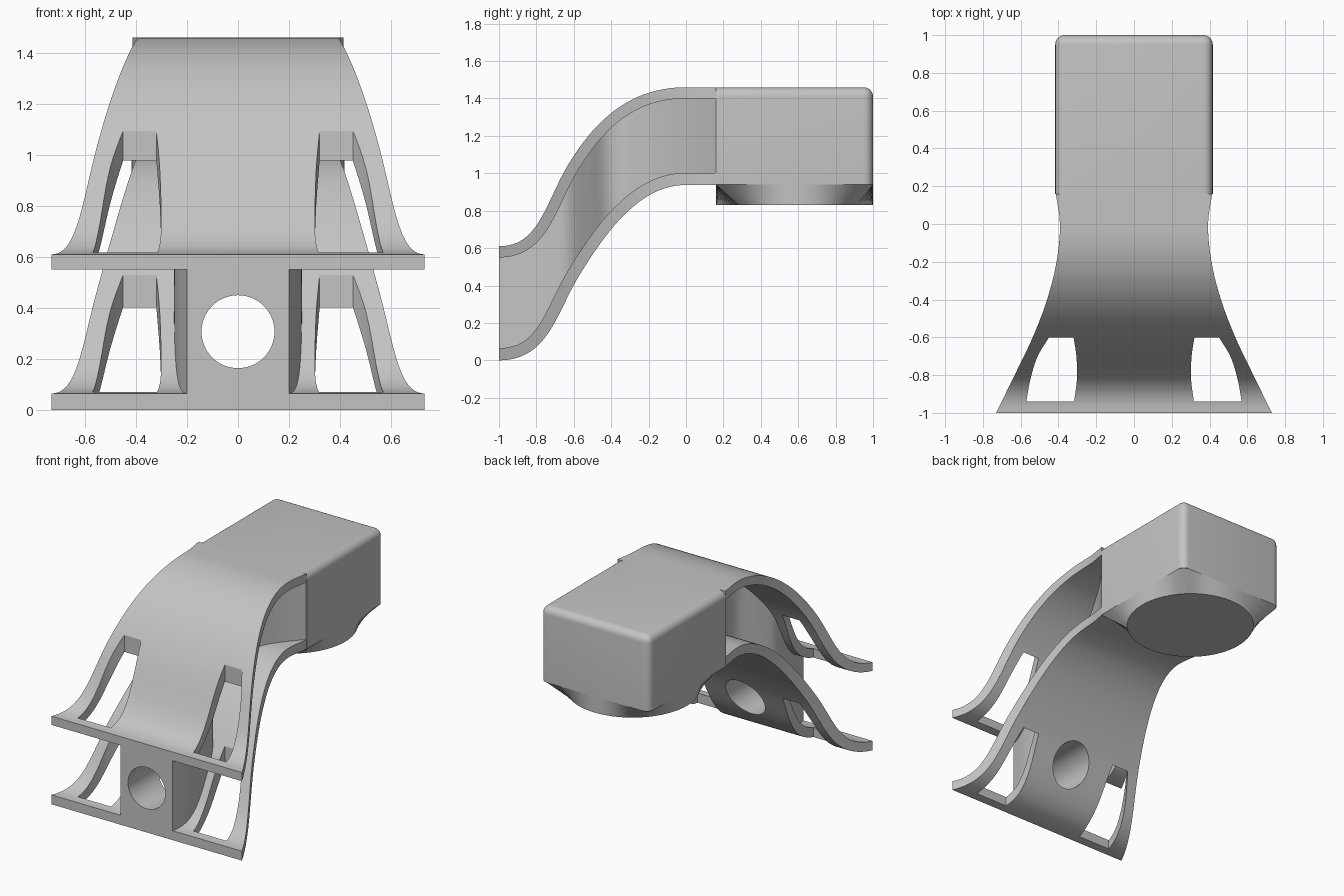
import bpy, bmesh, math
from mathutils import Vector
from mathutils.geometry import interpolate_bezier

if "Cube" in bpy.data.objects:
    bpy.data.objects.remove(bpy.data.objects["Cube"], do_unlink=True)

GREY = (0.55, 0.55, 0.55, 1)
grey = bpy.data.materials.new("matte_grey")
grey.use_nodes = True
grey.diffuse_color = GREY
grey.node_tree.nodes["Principled BSDF"].inputs["Base Color"].default_value = GREY


def finish(name, bm):
    bmesh.ops.recalc_face_normals(bm, faces=bm.faces)
    mesh = bpy.data.meshes.new(name)
    bm.to_mesh(mesh)
    bm.free()
    mesh.materials.append(grey)
    obj = bpy.data.objects.new(name, mesh)
    bpy.context.collection.objects.link(obj)
    return obj


def activate(obj):
    bpy.ops.object.select_all(action='DESELECT')
    obj.select_set(True)
    bpy.context.view_layer.objects.active = obj


def loft(name, rings, cap_start=True):
    """Skin a list of equal closed rings and cap the ends."""
    bm = bmesh.new()
    loops = [[bm.verts.new(p) for p in ring] for ring in rings]
    n = len(loops[0])
    for a, b in zip(loops, loops[1:]):
        for i in range(n):
            j = (i + 1) % n
            bm.faces.new((a[i], a[j], b[j], b[i]))
    if cap_start:
        bm.faces.new(loops[0])
    bm.faces.new(loops[-1])
    return finish(name, bm)


def combine(obj, tool, operation):
    """Join the tool to the object or cut it away, then discard the tool."""
    mod = obj.modifiers.new("combine", 'BOOLEAN')
    mod.operation = operation
    mod.solver = 'EXACT'
    mod.object = tool
    activate(obj)
    bpy.ops.object.modifier_apply(modifier=mod.name)
    bpy.data.objects.remove(tool, do_unlink=True)


def smooth(points, y):
    """Half width at y, on a smooth curve through (y, half width) points."""
    y = min(max(y, points[0][0]), points[-1][0])
    last = len(points) - 1

    def slope(i):
        a, b = points[max(i - 1, 0)], points[min(i + 1, last)]
        return (b[1] - a[1]) / (b[0] - a[0])

    i = max(k for k in range(last) if points[k][0] <= y)
    (y0, w0), (y1, w1) = points[i], points[i + 1]
    d = y1 - y0
    t = (y - y0) / d
    return (w0 * (1 + 2 * t) * (1 - t) ** 2 + w1 * t * t * (3 - 2 * t)
            + d * t * (1 - t) * (slope(i) * (1 - t) - slope(i + 1) * t))


def s_path(front, middle, back):
    """S-shaped centre line in the YZ plane."""
    lean = Vector((0, 0.52, 0.85))
    a, m, b = (Vector((0, y, z)) for y, z in ((-1, front), (-0.6, middle), (0, back)))
    rise = interpolate_bezier(a, a + Vector((0, 0.24, 0)), m - lean * 0.24, m, 24)
    settle = interpolate_bezier(m, m + lean * 0.3, b - Vector((0, 0.26, 0)), b, 28)
    return rise + settle[1:] + [Vector((0, y, back)) for y in (0.04, 0.08, 0.12, 0.16)]


PLATE_WIDTH = [(-1, 0.73), (-0.8, 0.632), (-0.6, 0.536), (-0.4, 0.46),
               (-0.2, 0.41), (0, 0.392), (0.16, 0.414)]
WEB_WIDTH = [(-1, 0.2), (-0.85, 0.235), (-0.7, 0.25), (-0.62, 0.24), (-0.52, 0.17),
             (-0.43, 0.1), (-0.36, 0.085), (-0.28, 0.11), (-0.15, 0.175),
             (0, 0.275), (0.1, 0.355), (0.16, 0.41)]
upper_path = s_path(0.58, 1.038, 1.43)
lower_path = s_path(0.0325, 0.468, 0.97)


def curved_plate(name, path, half):
    rings = []
    for i, p in enumerate(path):
        along = (path[min(i + 1, len(path) - 1)] - path[max(i - 1, 0)]).normalized()
        if i in (0, len(path) - 1):
            along = Vector((0, 1, 0))
        normal = Vector((0, -along.z, along.y)) * half
        ring = []
        for side, q in ((-1, p + normal), (1, p + normal), (1, p - normal), (-1, p - normal)):
            ring.append((side * smooth(PLATE_WIDTH, q.y), q.y, q.z))
        rings.append(ring)
    return loft(name, rings)


# Two curved plates joined by a waisted central wall that flares into the housing
mount = curved_plate("curved_mount", lower_path, 0.0325)
web = loft("central_web", [
    [(s * smooth(WEB_WIDTH, lo.y), lo.y, p.z) for s, p in ((-1, lo), (1, lo), (1, hi), (-1, hi))]
    for lo, hi in zip(lower_path, upper_path)])
combine(mount, web, 'UNION')
combine(mount, curved_plate("upper_plate", upper_path, 0.03), 'UNION')

# Side windows through both plates
OUTER = [(-0.94, 0.57), (-0.82, 0.548), (-0.7, 0.51), (-0.6, 0.45)]
INNER = [(-0.94, 0.317), (-0.82, 0.302), (-0.7, 0.305), (-0.6, 0.32)]
STEPS = [-0.94 + 0.34 * i / 12 for i in range(13)]
for side in (-1, 1):
    outline = [(side * smooth(OUTER, y), y) for y in STEPS]
    outline += [(side * smooth(INNER, y), y) for y in reversed(STEPS)]
    window = loft("window_cutter", [[(x, y, z) for x, y in outline] for z in (-0.5, 2)])
    combine(mount, window, 'DIFFERENCE')

# Round tunnel through the wall and the lower plate
circle = [(0.143 * math.cos(a), 0.307 + 0.143 * math.sin(a))
          for a in (math.tau * i / 64 for i in range(64))]
tunnel = loft("tunnel_cutter", [[(x, y, z) for x, z in circle] for y in (-1.2, -0.2)])
combine(mount, tunnel, 'DIFFERENCE')

# Housing block, rounded at the back and along the top sides, open below
HALF, FRONT, BACK, TOP, FLOOR, ROUND = 0.417, 0.16, 1.0, 1.46, 0.94, 0.05
bm = bmesh.new()
bmesh.ops.create_cube(bm, size=1)
for v in bm.verts:
    v.co = (math.copysign(HALF, v.co.x), BACK if v.co.y > 0 else FRONT,
            TOP if v.co.z > 0 else FLOOR)
rounded = []
for e in bm.edges:
    mid = (e.verts[0].co + e.verts[1].co) / 2
    top_edge = mid.z > TOP - 0.01 and mid.y > FRONT + 0.01
    back_upright = mid.y > BACK - 0.01 and abs(mid.x) > 0.1 and FLOOR + 0.01 < mid.z < TOP - 0.01
    if top_edge or back_upright:
        rounded.append(e)
bmesh.ops.bevel(bm, geom=rounded, offset=ROUND, segments=6, profile=0.5, affect='EDGES')
floor = [f for f in bm.faces if f.calc_center_median().z < FLOOR + 0.01]
bmesh.ops.delete(bm, geom=floor, context='FACES')
housing = finish("housing", bm)

# Transition from the square housing to the round outlet
MID, RY = (FRONT + BACK) / 2, (BACK - FRONT) / 2
square, disc = [], []
for i in range(96):
    a = math.tau * i / 96
    c, s = math.cos(a), math.sin(a)
    k = 1 / max(abs(c), abs(s))
    p = Vector((HALF * c * k, MID + RY * s * k, FLOOR))
    corner = Vector((math.copysign(HALF - ROUND, c), BACK - ROUND, FLOOR))
    if abs(p.x) > HALF - ROUND and p.y > corner.y:
        p = corner + (p - corner).normalized() * ROUND
    square.append(p)
    disc.append(Vector((HALF * c, MID + RY * s, 0.83)))
outlet = loft("round_outlet", [square, disc], cap_start=False)

for obj in (mount, housing, outlet):
    activate(obj)
    bpy.ops.object.shade_smooth_by_angle(angle=math.radians(32))
